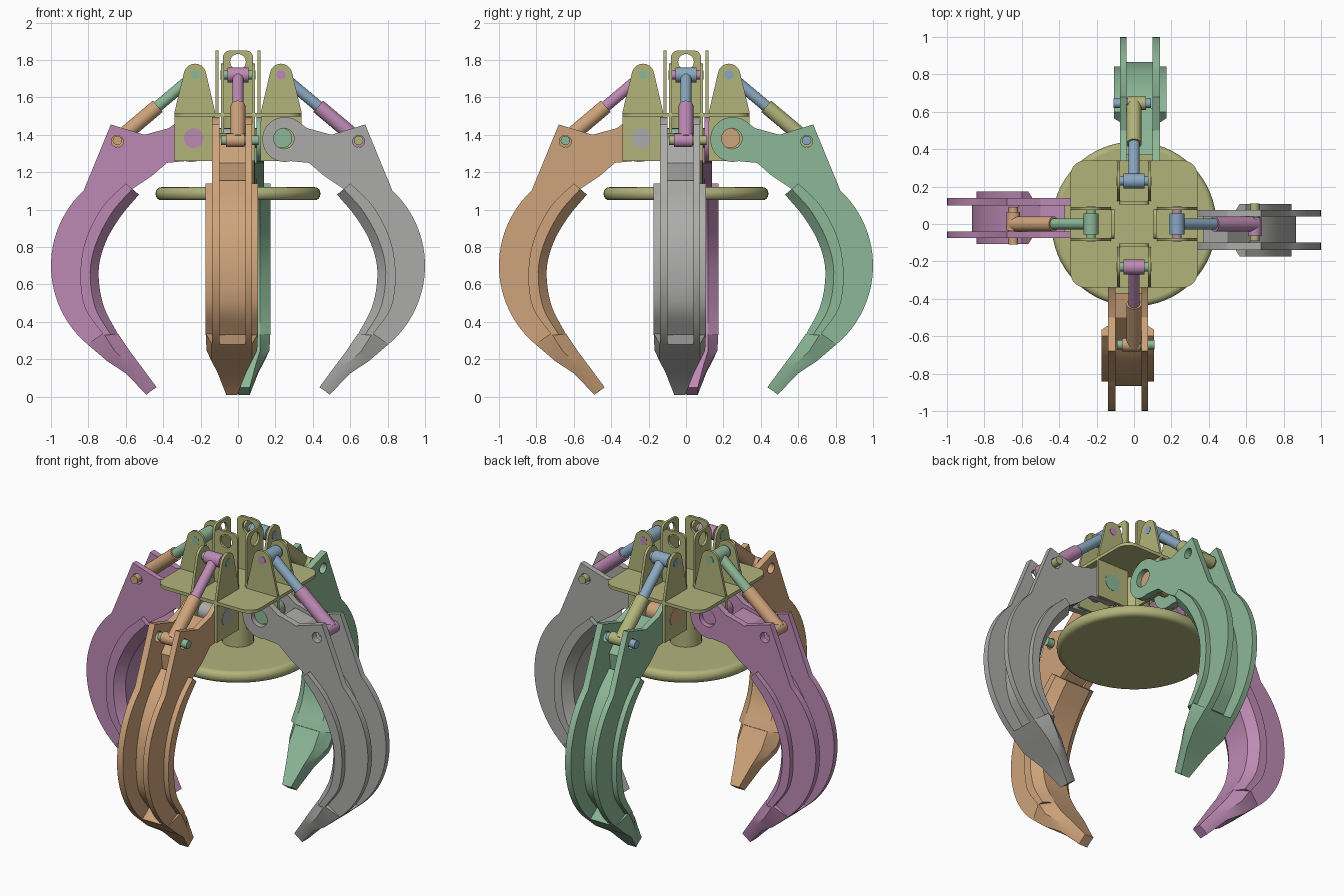
import bpy, bmesh
from math import radians, cos, sin, pi
from mathutils import Matrix, Vector

if "Cube" in bpy.data.objects:
    bpy.data.objects.remove(bpy.data.objects["Cube"], do_unlink=True)

parts = []


def material(name, rgb):
    m = bpy.data.materials.new(name)
    m.use_nodes = True
    col = [(c / 255) ** 2.2 for c in rgb] + [1]
    m.diffuse_color = col
    m.node_tree.nodes["Principled BSDF"].inputs["Base Color"].default_value = col
    return m


olive = material("olive", (176, 178, 122))
grey = material("grey", (170, 170, 168))
green = material("green", (140, 182, 150))
mauve = material("mauve", (188, 137, 178))
orange = material("orange", (205, 162, 122))
blue = material("blue", (136, 166, 190))


def add(name, mesh, mat, turn=0):
    mesh.transform(Matrix.Rotation(turn * pi / 2, 4, 'Z'))
    mesh.materials.clear()
    mesh.materials.append(mat)
    ob = bpy.data.objects.new(name, mesh)
    bpy.context.collection.objects.link(ob)
    parts.append(ob)
    return ob


def arc(x, y, r, start, end, n):
    angles = [radians(start + (end - start) * i / n) for i in range(n + 1)]
    return [(x + r * cos(a), y + r * sin(a)) for a in angles]


def plate(name, outline, lo, hi, mat, turn=0, holes=(), upright=True):
    """Flat plate cut from an outline with round holes, thick from lo to hi."""
    cu = bpy.data.curves.new(name, 'CURVE')
    cu.dimensions, cu.fill_mode, cu.extrude = '2D', 'BOTH', (hi - lo) / 2
    for loop in [outline] + [arc(x, z, r, 0, 345, 23) for x, z, r in holes]:
        sp = cu.splines.new('POLY')
        sp.points.add(len(loop) - 1)
        for p, (x, z) in zip(sp.points, loop):
            p.co = (x, z, 0, 1)
        sp.use_cyclic_u = True
    tmp = bpy.data.objects.new(name + "_outline", cu)
    bpy.context.collection.objects.link(tmp)
    mesh = bpy.data.meshes.new_from_object(tmp)
    bpy.data.objects.remove(tmp)
    mid = (lo + hi) / 2
    if upright:
        mesh.transform(Matrix.Translation((0, mid, 0)) @ Matrix.Rotation(pi / 2, 4, 'X'))
    else:
        mesh.transform(Matrix.Translation((0, 0, mid)))
    return add(name, mesh, mat, turn)


def rod(name, a, b, r, mat, turn=0, n=24):
    """Cylinder between two points."""
    a, b = Vector(a), Vector(b)
    bm = bmesh.new()
    bmesh.ops.create_cone(bm, cap_ends=True, segments=n, radius1=r, radius2=r, depth=(b - a).length)
    q = (b - a).to_track_quat('Z', 'Y').to_matrix().to_4x4()
    bm.transform(Matrix.Translation((a + b) / 2) @ q)
    mesh = bpy.data.meshes.new(name)
    bm.to_mesh(mesh)
    bm.free()
    return add(name, mesh, mat, turn)


def loft(name, rings, mat, turn=0):
    bm = bmesh.new()
    rows = [[bm.verts.new(p) for p in ring] for ring in rings]
    n = len(rows[0])
    for a, b in zip(rows, rows[1:]):
        for i in range(n):
            j = (i + 1) % n
            bm.faces.new((a[i], a[j], b[j], b[i]))
    bm.faces.new(rows[0])
    bm.faces.new(rows[-1])
    bmesh.ops.recalc_face_normals(bm, faces=bm.faces)
    mesh = bpy.data.meshes.new(name)
    bm.to_mesh(mesh)
    bm.free()
    return add(name, mesh, mat, turn)


def smooth(pts, steps=5):
    """Smooth path through a few points."""
    p = [Vector(q) for q in pts]
    p = [2 * p[0] - p[1]] + p + [2 * p[-1] - p[-2]]
    out = []
    for a, b, c, d in zip(p, p[1:], p[2:], p[3:]):
        for i in range(steps):
            t = i / steps
            out.append((2 * b + (c - a) * t + (2 * a - 5 * b + 4 * c - d) * t ** 2
                        + (3 * b - a - 3 * c + d) * t ** 3) / 2)
    return out + [p[-2]]


MID = -0.033  # sideways offset of each claw


def ring(o, m, i, wo, wm, wi):
    """Claw cross-section: outer, middle and inner edge with half widths."""
    side = [(o, wo), (m, wm), (i, wi)]
    return ([(p[0], MID - w, p[1]) for p, w in side]
            + [(p[0], MID + w, p[1]) for p, w in reversed(side)])


# Shared claw paths: back, chamfer and inner edge of the curved band
back = smooth([(.60, 1.14), (.72, 1.02), (.81, .85), (.842, .67), (.82, .48), (.72, .33)])
chamfer = smooth([(.565, 1.11), (.67, .99), (.755, .83), (.79, .67), (.765, .48), (.68, .33)])
inner = smooth([(.53, 1.08), (.63, .96), (.71, .82), (.745, .67), (.72, .49), (.64, .33)])

side_outline = (arc(.25, 1.375, .12, -75, -310, 24)
                + [(.37, 1.435), (.50, 1.40), (.68, 1.455)]
                + arc(.45, .70, .55, 47, -50, 24)
                + [tuple(p) for p in reversed(chamfer)]
                + [(.46, 1.18), (.38, 1.25)])
ear_outline = [(.12, 1.26), (.34, 1.26), (.34, 1.52)] + arc(.23, 1.72, .06, 15, 165, 14) + [(.122, 1.52)]
lug_outline = [(-.08, 1.5), (.08, 1.5)] + arc(.045, 1.815, .035, 0, 90, 6) + arc(-.045, 1.815, .035, 90, 180, 6)
gusset = [(.37, 1.41), (.50, 1.38), (.62, 1.25), (.60, 1.11), (.46, 1.18), (.38, 1.25)]

# Per side: claw, barrel, piston, ear pin, hub pin, barrel pin
schemes = [("left", grey, mauve, blue, mauve, green, olive),
           ("back", green, olive, blue, blue, orange, blue),
           ("right", mauve, orange, green, green, mauve, orange),
           ("front", orange, orange, mauve, green, grey, green)]

for k, (side, claw, barrel, piston, ear_pin, hub_pin, barrel_pin) in enumerate(schemes):
    # Claw side plates
    for lo, hi, tag in ((-.14, -.1, "outer"), (.04, .075, "inner")):
        plate(f"{side}_claw_{tag}_plate", side_outline, lo, hi, claw, k,
              holes=[(.245, 1.38, .055), (.645, 1.365, .032)])
    # Curved band, web between the plates, gusset and pointed tip
    loft(f"{side}_claw_band",
         [ring(o, m, i, .14, .14, .085) for o, m, i in zip(back, chamfer, inner)], claw, k)
    outer = [o + (o - i).normalized() * .025 for o, i in zip(back, inner)]
    loft(f"{side}_claw_web",
         [ring(o, (o + m) / 2, m, .08, .08, .08) for o, m in zip(outer, chamfer)], claw, k)
    plate(f"{side}_claw_gusset", gusset, -.1, .04, claw, k)
    loft(f"{side}_claw_tip", [
        ring((.805, .28), (.72, .34), (.64, .335), .108, .14, .085),
        ring((.70, .19), (.66, .245), (.58, .245), .108, .135, .085),
        ring((.60, .125), (.57, .16), (.52, .165), .075, .085, .06),
        ring((.49, .01), (.465, .03), (.435, .05), .03, .03, .03)], claw, k)
    # Bracket ears and lifting lug
    for s in (-1, 1):
        lo, hi = sorted((s * .076, s * .092))
        plate(f"{side}_bracket_ear", ear_outline, lo, hi, olive, k)
    plate(f"{side}_lifting_lug", lug_outline, .105, .12, olive, k, holes=[(0, 1.79, .042)])
    # Hydraulic cylinder
    top, low = Vector((.23, 0, 1.72)), Vector((.645, 0, 1.37))
    half = low.lerp(top, .52)
    across = Vector((0, 1, 0))
    rod(f"{side}_cylinder_barrel", low, half, .04, barrel, k)
    rod(f"{side}_barrel_eye", low - across * .065, low + across * .035, .036, barrel, k)
    rod(f"{side}_piston_rod", half, top, .03, piston, k)
    rod(f"{side}_piston_eye", top - across * .055, top + across * .055, .04, piston, k)
    # Pins
    rod(f"{side}_ear_pin", top - across * .094, top + across * .094, .025, ear_pin, k)
    rod(f"{side}_barrel_pin", low - across * .09, low + across * .11, .025, barrel_pin, k)
    rod(f"{side}_hub_pin", (.237, -.108, 1.382), (.237, .094, 1.382), .053, hub_pin, k)

# Top plate, column and round bumper disc
corners = sum([arc(x * .26, y * .26, .08, a, a + 90, 8)
               for x, y, a in ((1, 1, 0), (-1, 1, 90), (-1, -1, 180), (1, -1, 270))], [])
plate("top_plate", corners, 1.497, 1.517, olive, upright=False)
rod("column", (0, 0, 1.1), (0, 0, 1.5), .09, olive, n=32)
disc = rod("bumper_disc", (0, 0, 1.05), (0, 0, 1.12), .44, olive, n=64)
bev = disc.modifiers.new("rounded_rim", 'BEVEL')
bev.width, bev.segments, bev.limit_method = .03, 4, 'ANGLE'

# Smooth shading with sharp edges kept
bpy.ops.object.select_all(action='DESELECT')
for ob in parts:
    ob.select_set(True)
bpy.context.view_layer.objects.active = disc
bpy.ops.object.shade_smooth_by_angle(angle=radians(30))
